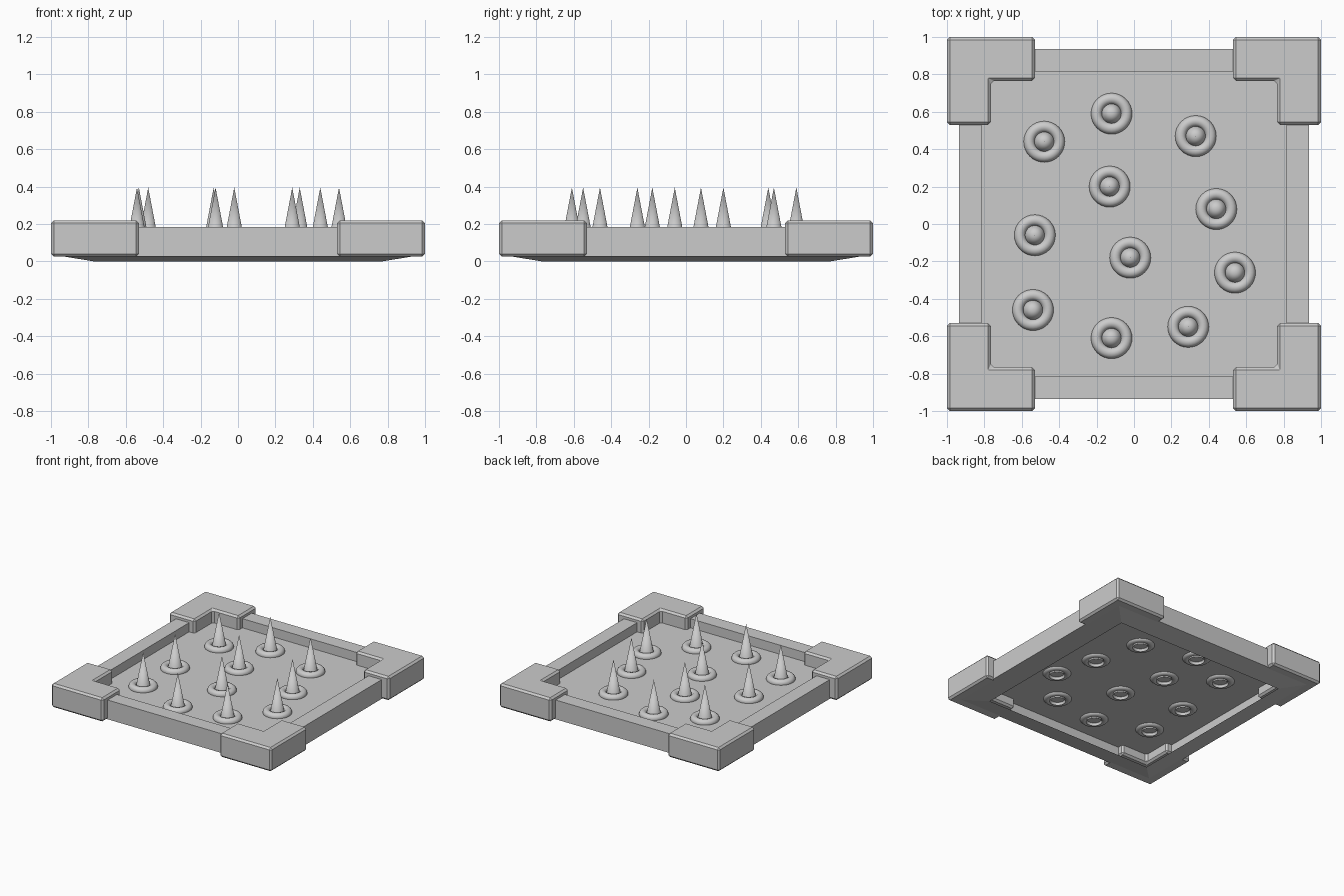
import bpy, bmesh, math
from mathutils import Matrix

if "Cube" in bpy.data.objects:
    bpy.data.objects.remove(bpy.data.objects["Cube"])

grey = bpy.data.materials.new("stone_grey")
grey.use_nodes = True
grey.diffuse_color = (0.6, 0.6, 0.6, 1)
grey.node_tree.nodes["Principled BSDF"].inputs["Base Color"].default_value = (0.6, 0.6, 0.6, 1)


def finish(bm, name, normals=True):
    if normals:
        bmesh.ops.recalc_face_normals(bm, faces=bm.faces)
    mesh = bpy.data.meshes.new(name)
    bm.to_mesh(mesh)
    bm.free()
    mesh.materials.append(grey)
    obj = bpy.data.objects.new(name, mesh)
    bpy.context.collection.objects.link(obj)
    return obj


def smooth(obj, angle):
    bpy.ops.object.select_all(action="DESELECT")
    obj.select_set(True)
    bpy.context.view_layer.objects.active = obj
    bpy.ops.object.shade_smooth_by_angle(angle=math.radians(angle))


FLOOR = 0.11

# Square frame: a profile of (half width, height) swept round four corners
profile = [(0.935, 0.027), (0.935, 0.185), (0.815, 0.185), (0.815, FLOOR),
           (0.815, 0.027), (0.77, 0)]
bm = bmesh.new()
loops = [[bm.verts.new((sx * r, sy * r, z)) for sx, sy in ((1, 1), (-1, 1), (-1, -1), (1, -1))]
         for r, z in profile]
for a, b in zip(loops, loops[1:] + loops[:1]):
    for i in range(4):
        j = (i + 1) % 4
        bm.faces.new((a[i], a[j], b[j], b[i]))
finish(bm, "frame")

# Thin floor plate
bm = bmesh.new()
bmesh.ops.create_cube(bm, size=1, matrix=Matrix.Translation((0, 0, FLOOR - 0.004))
                      @ Matrix.Diagonal((1.64, 1.64, 0.008, 1)))
finish(bm, "floor_plate")

# Bevelled L-shaped corner blocks
plan = [(1, 1), (0.53, 1), (0.53, 0.765), (0.765, 0.765), (0.765, 0.53), (1, 0.53)]
for side, sx in (("left", 1), ("right", -1)):
    for end, sy in (("back", 1), ("front", -1)):
        bm = bmesh.new()
        base = bm.faces.new([bm.verts.new((x * sx, y * sy, 0.025)) for x, y in plan])
        top = bmesh.ops.extrude_face_region(bm, geom=[base])["geom"]
        bmesh.ops.translate(bm, verts=[v for v in top if isinstance(v, bmesh.types.BMVert)],
                            vec=(0, 0, 0.195))
        bmesh.ops.recalc_face_normals(bm, faces=bm.faces)
        bmesh.ops.bevel(bm, geom=bm.edges[:], offset=0.015, segments=1,
                        affect="EDGES", profile=0.5)
        finish(bm, f"corner_block_{end}_{side}")

# Spikes with open bases, each through a rounded collar
spots = [(-0.12, 0.59), (-0.48, 0.44), (0.33, 0.47), (-0.13, 0.2), (0.44, 0.08), (-0.53, -0.06),
         (-0.02, -0.18), (0.54, -0.26), (-0.54, -0.46), (0.29, -0.55), (-0.12, -0.61)]
for n, (x, y) in enumerate(spots, 1):
    bm = bmesh.new()
    bmesh.ops.create_cone(bm, cap_ends=False, segments=32, radius1=0.06, radius2=0, depth=0.315,
                          matrix=Matrix.Translation((x, y, 0.2375)))
    bmesh.ops.remove_doubles(bm, verts=bm.verts, dist=0.0001)
    smooth(finish(bm, f"spike_{n}"), 40)
    bpy.ops.mesh.primitive_torus_add(location=(x, y, FLOOR + 0.005), major_radius=0.08,
                                     minor_radius=0.03, major_segments=32, minor_segments=12)
    collar = bpy.context.object
    collar.name = f"collar_{n}"
    collar.data.materials.append(grey)
    smooth(collar, 60)
